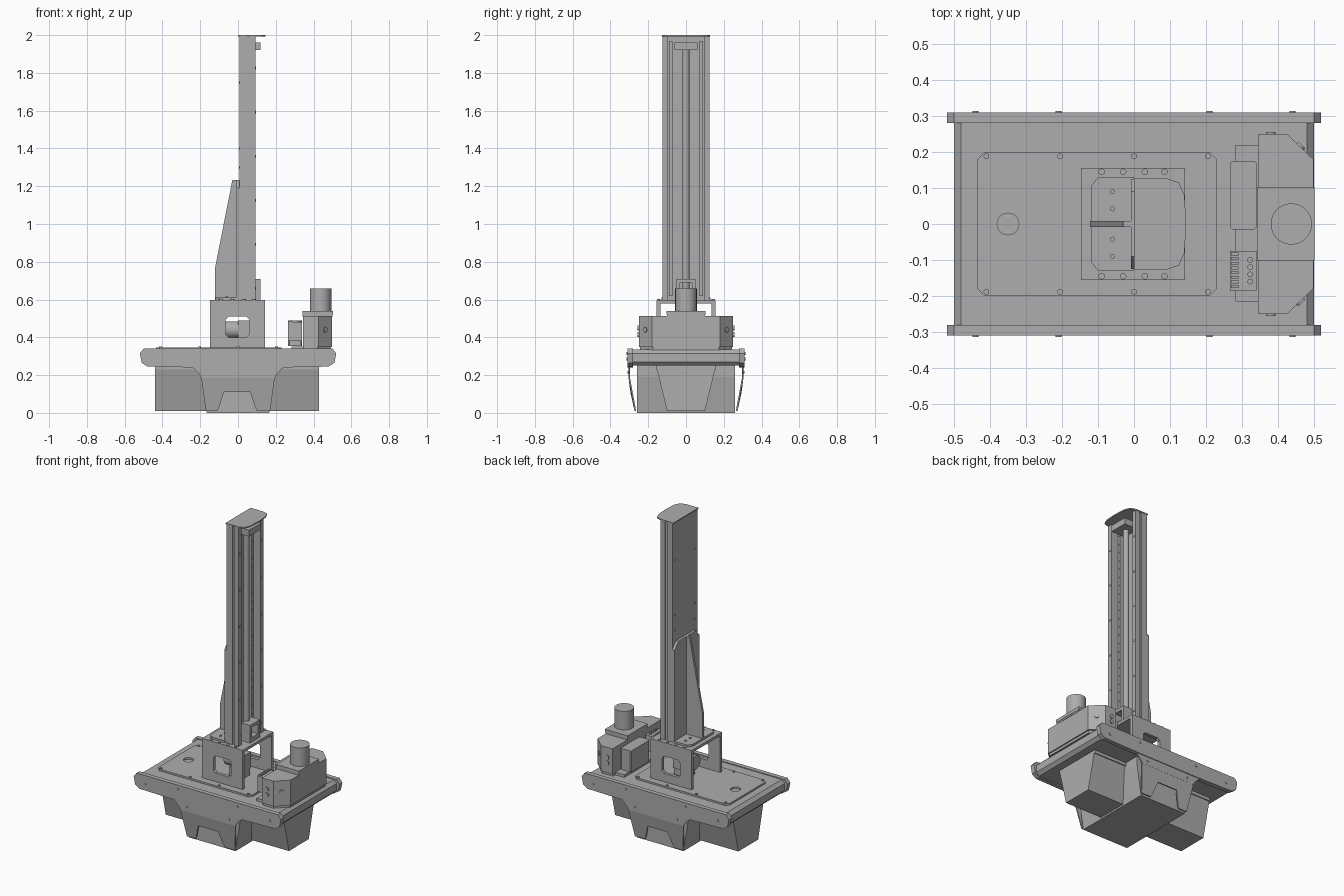
import bpy, bmesh, math
from mathutils import Vector

cube = bpy.data.objects.get("Cube")
if cube:
    bpy.data.objects.remove(cube, do_unlink=True)

grey = bpy.data.materials.new("machine grey")
grey.use_nodes = True
colour = (0.42, 0.42, 0.42, 1)
grey.diffuse_color = colour
grey.node_tree.nodes["Principled BSDF"].inputs["Base Color"].default_value = colour

AXES = {"x": Vector((1, 0, 0)), "y": Vector((0, 1, 0)), "z": Vector((0, 0, 1))}


def place(axis, a, b, depth):
    return {"x": (depth, a, b), "y": (a, depth, b), "z": (a, b, depth)}[axis]


def finish(name, bm):
    bmesh.ops.recalc_face_normals(bm, faces=bm.faces)
    mesh = bpy.data.meshes.new(name)
    bm.to_mesh(mesh)
    bm.free()
    mesh.materials.append(grey)
    obj = bpy.data.objects.new(name, mesh)
    bpy.context.collection.objects.link(obj)
    return obj


def prism(name, axis, outline, lo, hi, holes=()):
    """Extrude a flat outline, with optional holes, along an axis."""
    bm = bmesh.new()
    for loop in [outline, *holes]:
        vs = [bm.verts.new(place(axis, a, b, lo)) for a, b in loop]
        for i, v in enumerate(vs):
            bm.edges.new((v, vs[i - 1]))
    bmesh.ops.triangle_fill(bm, edges=bm.edges[:], use_beauty=True, normal=AXES[axis])
    ext = bmesh.ops.extrude_face_region(bm, geom=bm.faces[:])["geom"]
    moved = [g for g in ext if isinstance(g, bmesh.types.BMVert)]
    bmesh.ops.translate(bm, verts=moved, vec=AXES[axis] * (hi - lo))
    bmesh.ops.dissolve_limit(bm, angle_limit=0.01, verts=bm.verts, edges=bm.edges)
    return finish(name, bm)


def rect(a0, a1, b0, b1, cut=0.0):
    """Rectangle outline with optional cut corners."""
    if not cut:
        return [(a0, b0), (a1, b0), (a1, b1), (a0, b1)]
    return [(a0 + cut, b0), (a1 - cut, b0), (a1, b0 + cut), (a1, b1 - cut),
            (a1 - cut, b1), (a0 + cut, b1), (a0, b1 - cut), (a0, b0 + cut)]


def ring(a, b, r, n=32):
    return [(a + r * math.cos(t * math.tau / n), b + r * math.sin(t * math.tau / n)) for t in range(n)]


def box(name, x0, x1, y0, y1, z0, z1, cut=0.0):
    return prism(name, "z", rect(x0, x1, y0, y1, cut), z0, z1)


def rod(name, axis, a, b, r, lo, hi, n=32):
    obj = prism(name, axis, ring(a, b, r, n), lo, hi)
    for p in obj.data.polygons:
        p.use_smooth = len(p.vertices) == 4
    for e in obj.data.edges:
        f = [p for p in obj.data.polygons if e.key in p.edge_keys]
        e.use_edge_sharp = any(len(p.vertices) > 4 for p in f)
    return obj


def symmetric(half):
    """Outline mirrored across the vertical axis."""
    return half + [(-a, b) for a, b in reversed(half)]


# Lower body: tapered lengthwise arm crossed by a central block
prism("lower_arm", "x", symmetric([(0.10, 0.01), (0.155, 0.235)]), -0.44, 0.43)
prism("central_block", "y", symmetric([(0.165, 0.0), (0.195, 0.19), (0.195, 0.25)]), -0.26, 0.26)
box("body_flange", -0.44, 0.43, -0.16, 0.16, 0.23, 0.255)

# Deck with sloped ends
prism("deck", "y", [(-0.48, 0.25), (0.48, 0.25), (0.5, 0.27), (0.5, 0.315), (0.48, 0.335),
                    (-0.48, 0.335), (-0.5, 0.315), (-0.5, 0.27)], -0.285, 0.285)

# Side rails and skirts
rail = symmetric([(0.2, 0.24), (0.48, 0.245), (0.51, 0.265), (0.52, 0.315), (0.5, 0.34)])
apron = symmetric([(0.195, 0.185), (0.205, 0.205), (0.235, 0.235), (0.27, 0.25)])
lower = symmetric([(0.09, 0.01), (0.17, 0.01), (0.195, 0.19)][::1])
lower = [(0.10, 0.01), (0.17, 0.01), (0.195, 0.19), (-0.195, 0.19), (-0.17, 0.01), (-0.11, 0.01),
         (-0.10, 0.03), (-0.075, 0.11), (0.065, 0.11), (0.09, 0.03)]
for side, s in (("front", -1), ("back", 1)):
    prism(side + "_rail", "y", rail, s * 0.281, s * 0.31)
    prism(side + "_apron", "y", apron, s * 0.297, s * 0.305)
    skirt = prism(side + "_skirt", "y", lower, s * 0.297, s * 0.305)
    for v in skirt.data.vertices:
        t = (0.19 - v.co.z) / 0.18
        v.co.y -= s * 0.033 * t ** 1.4
    for x in (-0.44, -0.21, 0.21, 0.44):
        z = 0.285 if abs(x) > 0.3 else 0.315
        rod(side + "_rail_bolt", "y", x, z, 0.008, s * 0.308, s * 0.314, 12)
    for x in (-0.15, 0.15):
        rod(side + "_skirt_bolt", "y", x, 0.215, 0.007, s * 0.303, s * 0.309, 12)

# Deck cover plate with cable hole and bolts
prism("cover_plate", "z", rect(-0.435, 0.23, -0.2, 0.2, 0.02), 0.334, 0.346, [ring(-0.35, 0, 0.03)])
for y in (-0.188, 0.188):
    for x in (-0.41, -0.205, 0, 0.205):
        rod("cover_bolt", "z", x, y, 0.008, 0.345, 0.351, 12)

# Mast pedestal: two windowed side plates under a top plate
window = rect(-0.065, 0.06, 0.40, 0.51, 0.015)
for s in (-1, 1):
    prism("pedestal_side", "y", rect(-0.147, 0.142, 0.345, 0.596), s * 0.135, s * 0.155, [window])
    for x in (-0.09, -0.03, 0.03, 0.085):
        rod("pedestal_bolt", "z", x, s * 0.145, 0.009, 0.595, 0.602, 12)
box("pedestal_top", -0.147, 0.142, -0.154, 0.154, 0.58, 0.597)

# Drive motor inside the pedestal
rod("drive_motor", "x", 0, 0.44, 0.045, -0.07, 0.03)
box("motor_gearbox", 0.0, 0.06, -0.045, 0.045, 0.39, 0.49)
box("motor_foot", -0.04, 0.06, -0.035, 0.035, 0.345, 0.40)

# Mast: open channel with grooved side posts
box("mast_back", 0.008, 0.02, -0.12, 0.12, 0.597, 1.995)
post = [(0.008, 0.095), (0.092, 0.095), (0.092, 0.125), (0.062, 0.125), (0.062, 0.118),
        (0.048, 0.118), (0.048, 0.125), (0.008, 0.125)]
for s in (-1, 1):
    prism("mast_post", "z", [(x, s * y) for x, y in post], 0.597, 1.995)
    box("guide_rail", 0.019, 0.045, s * 0.072, s * 0.09, 0.62, 1.97)
    for i in range(24):
        rod("guide_bolt", "x", s * 0.081, 0.66 + i * 0.055, 0.004, 0.044, 0.047, 8)
    for i in range(6):
        rod("post_bolt", "x", s * 0.108, 0.66 + i * 0.233, 0.008, 0.091, 0.095, 10)
    for z in (0.85, 1.3, 1.4, 1.75):
        rod("back_bolt", "x", s * 0.1, z, 0.006, 0.004, 0.01, 10)
rod("lift_screw", "z", 0.06, 0, 0.018, 0.6, 1.95, 20)
prism("mast_cap", "z", [(0.0, -0.127), (0.09, -0.127), (0.125, -0.115), (0.14, -0.08), (0.145, 0),
                        (0.14, 0.08), (0.125, 0.115), (0.09, 0.127), (0.0, 0.127)], 1.993, 2.0)
box("upper_bearing", 0.02, 0.12, -0.06, 0.06, 1.92, 1.96)
box("lower_bearing", 0.02, 0.12, -0.05, 0.05, 0.597, 0.625)
for s in (-1, 1):
    box("bearing_cheek", 0.06, 0.12, s * 0.032, s * 0.05, 0.62, 0.70)
box("bearing_bridge", 0.06, 0.12, -0.05, 0.05, 0.69, 0.71)

# Rear brace: backing plate, foot and single rib
prism("brace_plate", "x", symmetric([(0.125, 0.597), (0.125, 1.19), (0.09, 1.232)]), -0.008, 0.008)
prism("brace_foot", "z", [(0, -0.13), (-0.1, -0.13), (-0.12, -0.105), (-0.12, 0.105),
                          (-0.1, 0.13), (0, 0.13)], 0.596, 0.61)
prism("brace_rib", "y", [(0, 0.6), (-0.122, 0.6), (-0.122, 0.765), (-0.03, 1.232), (0, 1.232)], -0.008, 0.008)
for y in (-0.09, -0.042, 0.042, 0.09):
    rod("foot_bolt", "z", -0.06, y, 0.007, 0.609, 0.615, 12)

# Sensor housing on the deck end
shell = [(0.345, -0.25), (0.425, -0.25), (0.498, -0.18), (0.498, 0.18), (0.425, 0.25), (0.345, 0.25)]
prism("sensor_housing", "z", shell, 0.35, 0.512)
prism("housing_base", "z", [(0.35 + (x - 0.35) * 0.95, y * 0.97) for x, y in shell], 0.334, 0.352)
box("sensor_platform", 0.342, 0.5, -0.1, 0.1, 0.51, 0.522)
box("sensor_mount", 0.342, 0.502, -0.102, 0.102, 0.52, 0.54)
rod("scanner", "z", 0.437, 0, 0.057, 0.54, 0.658, 48)
for s in (-1, 1):
    for x, z in ((0.38, 0.415), (0.38, 0.45)):
        rod("housing_button", "y", x, z, 0.013, s * 0.248, s * 0.256, 16)
    # Round port on each chamfered corner
    port = rod("corner_port", "x", 0, 0, 0.014, -0.004, 0.006, 16)
    port.location = (0.4615, s * 0.215, 0.44)
    port.rotation_euler.z = s * math.atan2(0.073, 0.07)

# Electronics behind the housing
box("electronics_bracket", 0.282, 0.346, -0.215, 0.22, 0.335, 0.352)
box("controller_box", 0.266, 0.34, -0.015, 0.175, 0.355, 0.49, 0.006)
box("terminal_box", 0.266, 0.34, -0.185, -0.075, 0.38, 0.48)
for i in range(8):
    box("terminal_fin", 0.27, 0.29, -0.178 + i * 0.013, -0.17 + i * 0.013, 0.479, 0.487)
for i in range(4):
    rod("terminal_socket", "z", 0.323, -0.16 + i * 0.02, 0.008, 0.479, 0.486, 12)
